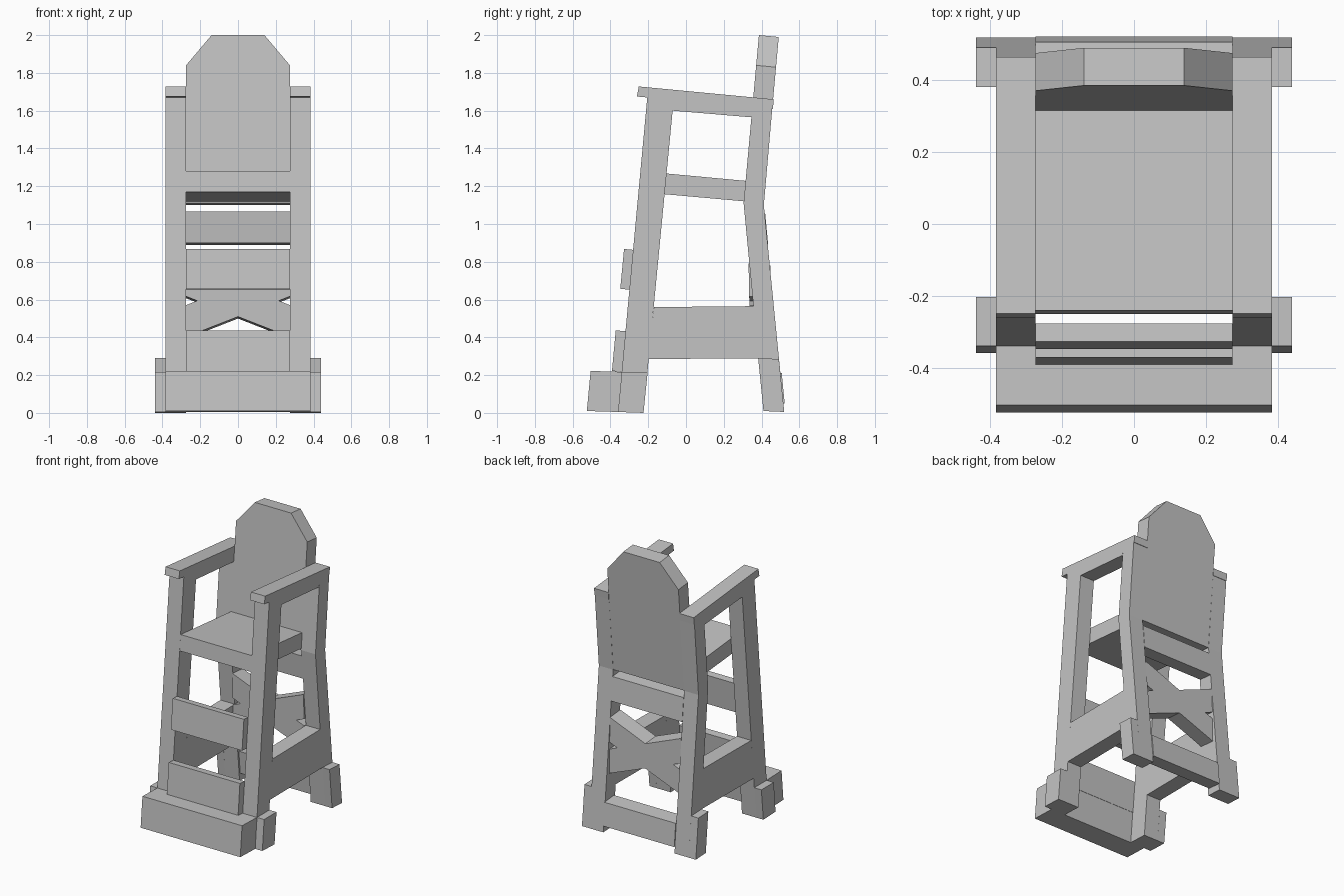
import bpy
import bmesh

cube = bpy.data.objects.get("Cube")
if cube:
    bpy.data.objects.remove(cube, do_unlink=True)

paint = bpy.data.materials.new("plain_grey")
paint.use_nodes = True
GREY = (0.55, 0.55, 0.55, 1)
paint.diffuse_color = GREY
paint.node_tree.nodes["Principled BSDF"].inputs["Base Color"].default_value = GREY

INNER, OUTER, FOOT = 0.275, 0.385, 0.44
THICK, DROP = 0.105, 0.01   # board depth, and how far its back edge sits lower


def prism(name, ring_a, ring_b):
    """Solid between two matching outlines."""
    bm = bmesh.new()
    a = [bm.verts.new(p) for p in ring_a]
    b = [bm.verts.new(p) for p in ring_b]
    bm.faces.new(a)
    bm.faces.new(b[::-1])
    for i in range(len(a)):
        j = (i + 1) % len(a)
        bm.faces.new((a[j], a[i], b[i], b[j]))
    bmesh.ops.recalc_face_normals(bm, faces=bm.faces)
    mesh = bpy.data.meshes.new(name)
    bm.to_mesh(mesh)
    bm.free()
    mesh.materials.append(paint)
    ob = bpy.data.objects.new(name, mesh)
    bpy.context.collection.objects.link(ob)


def slab(name, profile, x0, x1):
    """Side profile (y, z) extruded across x."""
    prism(name, [(x0, y, z) for y, z in profile], [(x1, y, z) for y, z in profile])


def pair(name, profile, x0, x1):
    slab("left_" + name, profile, x0, x1)
    slab("right_" + name, profile, -x1, -x0)


def board(name, outline, front, thick=THICK):
    """Front outline (x, z) on a leaning surface y = front(z)."""
    prism(name, [(x, front(z), z) for x, z in outline],
          [(x, front(z) + thick, z - DROP) for x, z in outline])


def upper(z):
    return 0.305 + 0.091 * (z - 1.11)


def lower(z):
    return 0.305 + 0.0955 * (1.11 - z)


# Side frames
pair("front_leg", [(-0.36, 0.005), (-0.205, 1.67), (-0.065, 1.66), (-0.225, 0)], INNER, OUTER)
pair("rear_leg", [(0.41, 0.01), (0.305, 1.11), (0.355, 1.66), (0.46, 1.65),
                  (0.412, 1.10), (0.52, 0.005)], INNER, OUTER)
pair("side_board", [(-0.2, 0.285), (-0.17, 0.56), (0.358, 0.565), (0.49, 0.29)], INNER, OUTER)
pair("arm_rail", [(-0.2, 1.668), (-0.07, 1.60), (0.345, 1.565), (0.355, 1.63)], INNER, OUTER)
pair("armrest", [(-0.26, 1.675), (-0.25, 1.728), (0.465, 1.66), (0.46, 1.61)], INNER, OUTER)

# Foot blocks on the outside of the legs
pair("front_foot", [(-0.36, 0.005), (-0.34, 0.217), (-0.203, 0.217), (-0.225, 0)], OUTER, FOOT)
pair("rear_foot", [(0.41, 0.01), (0.382, 0.29), (0.492, 0.285), (0.52, 0.005)], OUTER, FOOT)

# Seat and steps
slab("seat", [(-0.251, 1.17), (-0.241, 1.28), (0.32, 1.228), (0.31, 1.12)], -INNER, INNER)
slab("bottom_step", [(-0.525, 0.01), (-0.505, 0.222), (-0.34, 0.217), (-0.36, 0.005)],
     -OUTER, OUTER)
slab("middle_step", [(-0.392, 0.222), (-0.372, 0.437), (-0.318, 0.432), (-0.338, 0.217)],
     -INNER, INNER)
slab("top_step", [(-0.348, 0.657), (-0.328, 0.868), (-0.278, 0.863), (-0.298, 0.652)],
     -INNER, INNER)

# Backrest with clipped top corners
half = [(INNER, 1.11), (INNER, 1.84), (0.14, 2.0)]
board("backrest", half + [(-x, z) for x, z in reversed(half)], upper)

# Rear cross bars
for name, z0, z1, shift in (("upper_rear_bar", 0.90, 1.065, 0.005),
                            ("lower_rear_bar", 0.06, 0.22, 0.012)):
    board(name, [(-INNER, z0), (INNER, z0), (INNER, z1), (-INNER, z1)],
          lambda z: lower(z) + shift)

# Crossed braces
for name, s in (("falling_brace", 1), ("rising_brace", -1)):
    board(name, [(-s * INNER, 0.617), (s * INNER, 0.402), (s * INNER, 0.57), (-s * INNER, 0.79)],
          lambda z: 0.33 + 0.02 * (0.85 - z), 0.115)
